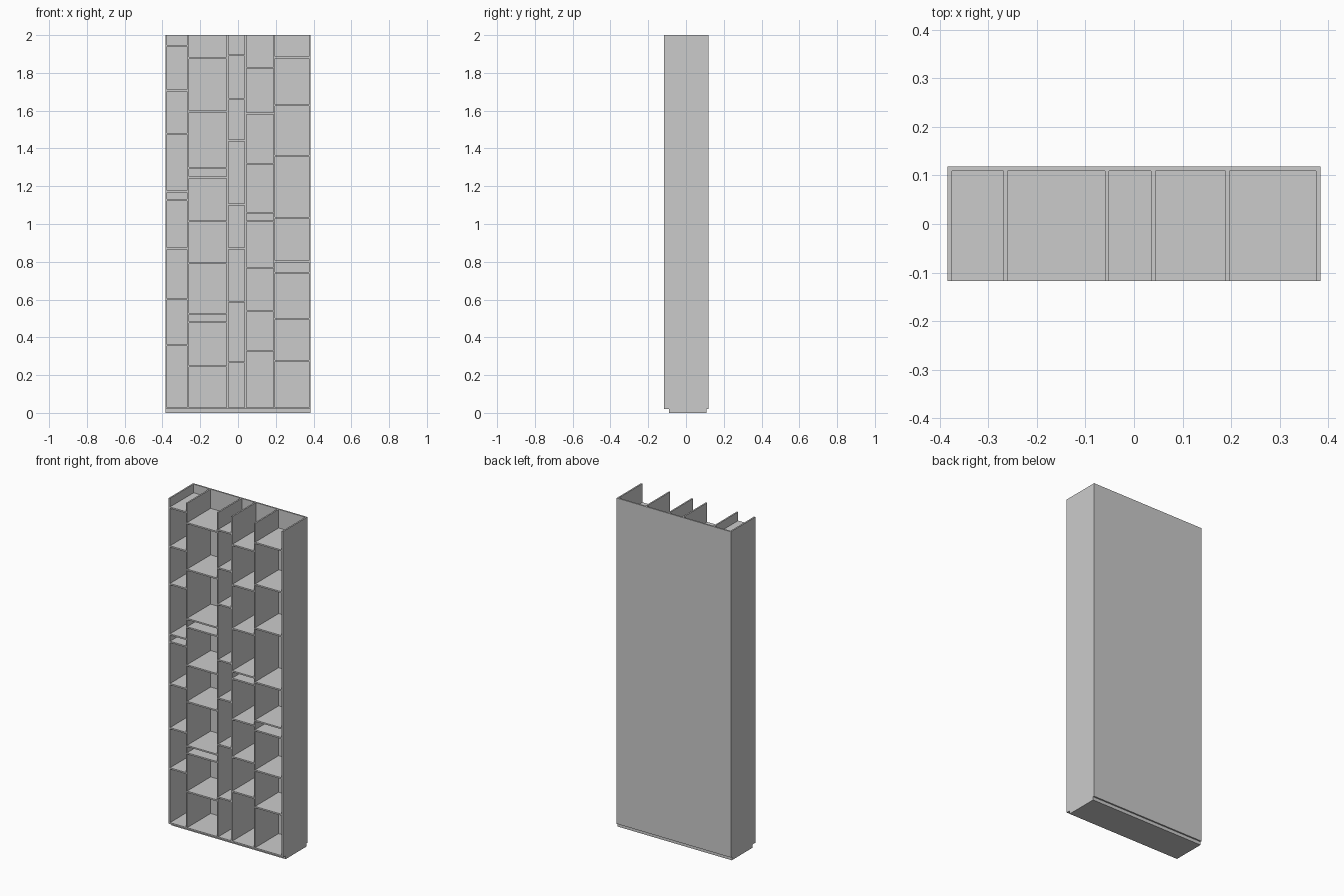
import bpy

if "Cube" in bpy.data.objects:
    bpy.data.objects.remove(bpy.data.objects["Cube"])

T = 0.009                       # board thickness
HALF_W = 0.384
FRONT, BACK = -0.117, 0.118
INNER_BACK = BACK - T
BASE_Z, TOP_Z = 0.02, 2.0


def board(name, x0, x1, y0, y1, z0, z1):
    bpy.ops.mesh.primitive_cube_add(
        size=1, location=((x0 + x1) / 2, (y0 + y1) / 2, (z0 + z1) / 2))
    ob = bpy.context.object
    ob.name = name
    ob.scale = (x1 - x0, y1 - y0, z1 - z0)
    bpy.ops.object.transform_apply(location=False, rotation=False, scale=True)
    return ob


# Recessed plinth, bottom board and back panel
board("plinth", -HALF_W, HALF_W, -0.091, INNER_BACK, 0, BASE_Z)
board("bottom_board", -HALF_W + T, HALF_W - T, FRONT, INNER_BACK, BASE_Z, BASE_Z + T)
board("back_panel", -HALF_W, HALF_W, INNER_BACK, BACK, BASE_Z, TOP_Z)

# Side panels and dividers, by centre x
uprights = [-HALF_W + T / 2, -0.2645, -0.0555, 0.0395, 0.1925, HALF_W - T / 2]
for i, x in enumerate(uprights):
    name = "side_panel" if i in (0, 5) else "divider"
    board(name, x - T / 2, x + T / 2, FRONT, INNER_BACK, BASE_Z, TOP_Z)

# Shelf centre heights for each column, left to right
columns = [
    [1.943, 1.707, 1.478, 1.172, 1.127, 0.870, 0.602, 0.358],
    [1.879, 1.596, 1.297, 1.246, 1.015, 0.793, 0.525, 0.480, 0.247],
    [1.893, 1.662, 1.442, 1.103, 0.870, 0.589, 0.268],
    [1.828, 1.585, 1.319, 1.060, 1.015, 0.769, 0.539, 0.329],
    [1.882, 1.628, 1.362, 1.033, 0.801, 0.742, 0.498, 0.276],
]
for left, right, heights in zip(uprights, uprights[1:], columns):
    for z in heights:
        board("shelf", left + T / 2, right - T / 2, FRONT, INNER_BACK, z - T / 2, z + T / 2)
